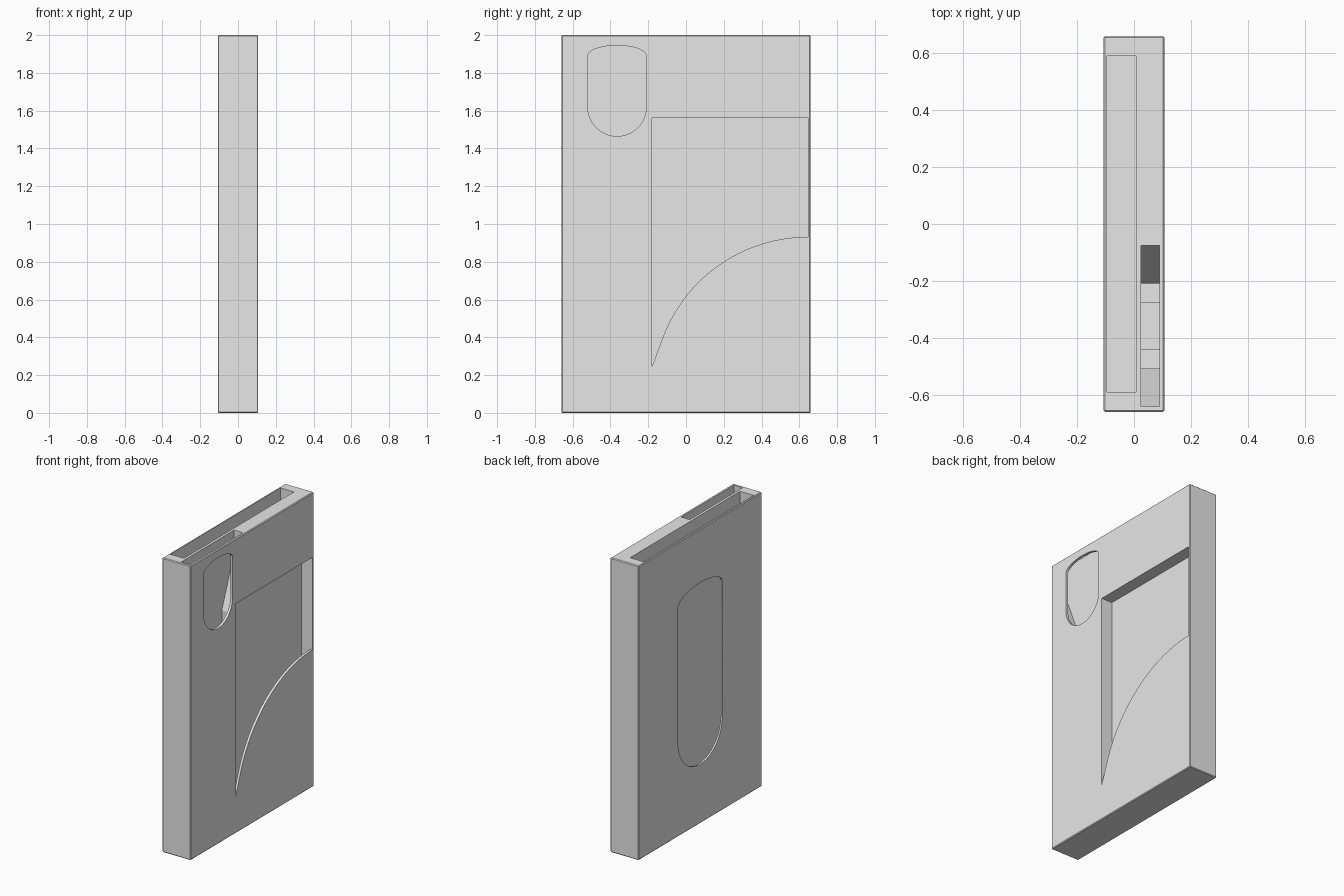
import bpy, bmesh
from math import sin, cos, pi, sqrt

if "Cube" in bpy.data.objects:
    bpy.data.objects.remove(bpy.data.objects["Cube"], do_unlink=True)

grey = bpy.data.materials.new("plain_grey")
grey.use_nodes = True
grey.diffuse_color = (0.8, 0.8, 0.8, 1)
grey.node_tree.nodes["Principled BSDF"].inputs["Base Color"].default_value = (0.8, 0.8, 0.8, 1)


def prism(name, profile, x0, x1):
    """Extrude a (y, z) profile from x0 to x1."""
    bm = bmesh.new()
    face = bm.faces.new([bm.verts.new((x0, y, z)) for y, z in profile])
    ext = bmesh.ops.extrude_face_region(bm, geom=[face])
    verts = [v for v in ext["geom"] if isinstance(v, bmesh.types.BMVert)]
    bmesh.ops.translate(bm, verts=verts, vec=(x1 - x0, 0, 0))
    bmesh.ops.recalc_face_normals(bm, faces=bm.faces[:])
    mesh = bpy.data.meshes.new(name)
    bm.to_mesh(mesh)
    bm.free()
    mesh.materials.append(grey)
    obj = bpy.data.objects.new(name, mesh)
    bpy.context.collection.objects.link(obj)
    return obj


def rect(y0, y1, z0, z1):
    return [(y0, z0), (y1, z0), (y1, z1), (y0, z1)]


def thumb_shape(cy, r, low, shoulder, rise, n=32):
    """Round bottom, straight sides, shallow arched top."""
    bottom = [(cy - r * cos(pi * i / n), low - r * sin(pi * i / n)) for i in range(n + 1)]
    top = [(cy + r * cos(pi * i / n), shoulder + rise * sin(pi * i / n)) for i in range(n + 1)]
    return bottom + top


def apply_modifier(obj, mod):
    bpy.context.view_layer.objects.active = obj
    bpy.ops.object.modifier_apply(modifier=mod.name)


def cut(obj, cutter):
    cutter.hide_render = True
    mod = obj.modifiers.new("cut", 'BOOLEAN')
    mod.operation = 'DIFFERENCE'
    mod.solver = 'EXACT'
    mod.object = cutter
    apply_modifier(obj, mod)
    bpy.data.objects.remove(cutter, do_unlink=True)


# Case block with a fine edge chamfer
HALF = 0.107
case = prism("case", rect(-0.66, 0.66, 0, 2), -HALF, HALF)
bevel = case.modifiers.new("edge", 'BEVEL')
bevel.width = 0.005
bevel.segments = 1
apply_modifier(case, bevel)

# Wide slot open at the top, with a thumb window in its thin outer wall
cut(case, prism("wide_slot", rect(-0.59, 0.59, 0.1, 2.1), -0.095, 0.007))
cut(case, prism("wide_window", thumb_shape(0, 0.238, 0.64, 1.555, 0.08), -0.2, -0.05))

# Narrow stepped slot: wide mouth, sloped shoulders, body, then a slim tip
steps = [(0.283, 2.1), (0.283, 1.85), (0.149, 1.505), (0.149, 1.2), (0.083, 1.2), (0.083, 1.0)]
mid = -0.359
stepped = [(mid + w, z) for w, z in steps] + [(mid - w, z) for w, z in reversed(steps)]
cut(case, prism("stepped_slot", stepped, 0.025, 0.09))
cut(case, prism("stepped_window", thumb_shape(-0.365, 0.155, 1.62, 1.89, 0.055), 0.05, 0.2))

# Side pocket behind a thin wall, whose upper edge sweeps down in an arc
Y0, Y1, TOP, R = -0.18, 0.647, 1.56, 0.823
cut(case, prism("side_pocket", rect(Y0, Y1, 0.22, TOP), 0.025, 0.09))
N = 40
arc = []
for i in range(N + 1):
    d = 0.775 * sin(pi / 2 * i / N)
    arc.append((Y1 - d, 0.932 - R + sqrt(R * R - d * d)))
opening = [(Y0, TOP), (Y1, TOP)] + arc + [(Y0, 0.245)]
cut(case, prism("pocket_opening", opening, 0.06, 0.2))

# Smooth the curved cut edges only
bpy.ops.object.select_all(action='DESELECT')
case.select_set(True)
bpy.context.view_layer.objects.active = case
bpy.ops.object.shade_smooth_by_angle(angle=pi / 9)
